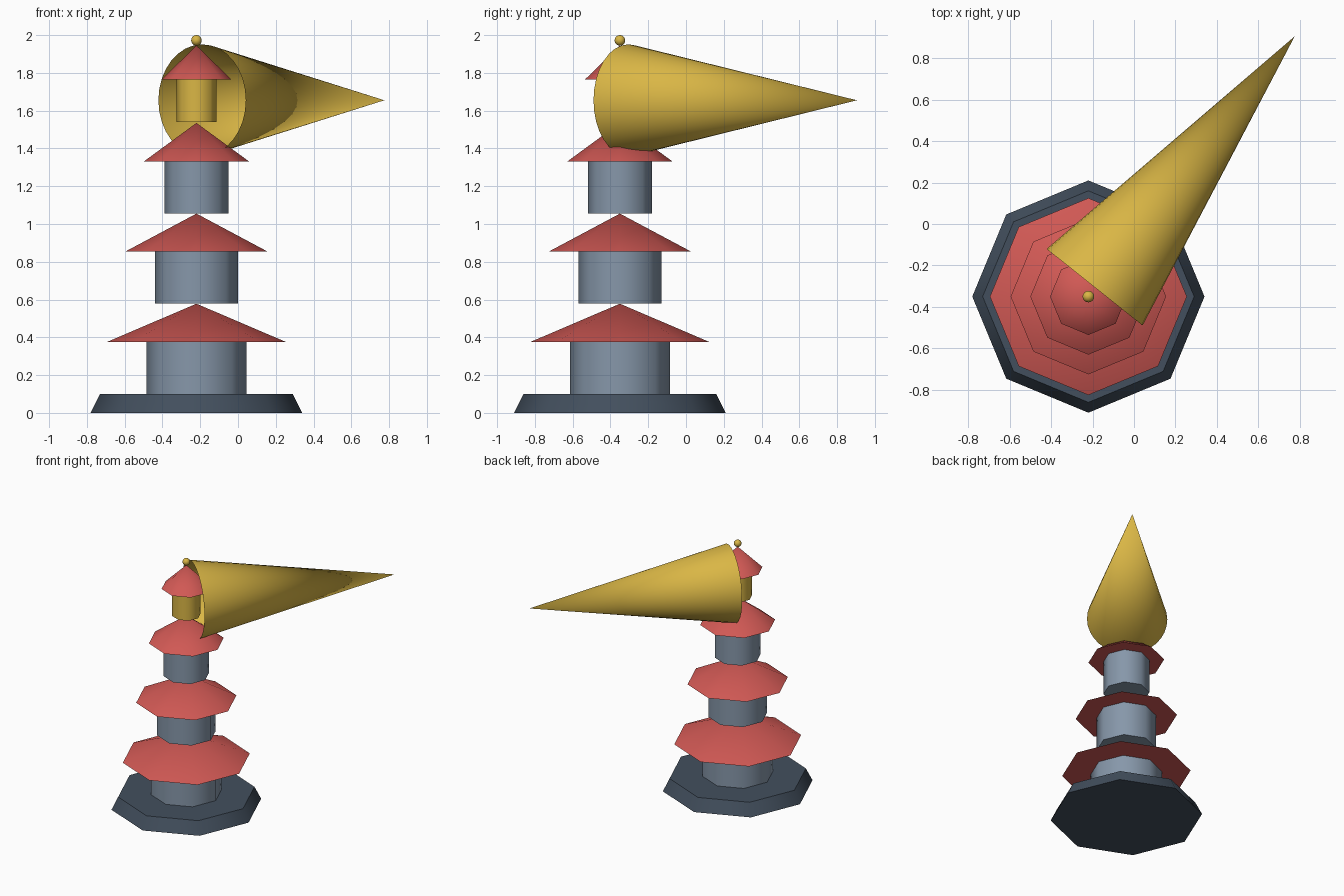
import bpy
import math
from mathutils import Vector

cube = bpy.data.objects.get("Cube")
if cube:
    bpy.data.objects.remove(cube, do_unlink=True)


def material(name, rgb):
    mat = bpy.data.materials.new(name)
    mat.use_nodes = True
    mat.diffuse_color = (*rgb, 1)
    mat.node_tree.nodes["Principled BSDF"].inputs["Base Color"].default_value = (*rgb, 1)
    return mat


RED = material("roof red", (0.64, 0.10, 0.09))
GOLD = material("gold", (0.70, 0.47, 0.06))
GREY = material("wall grey", (0.24, 0.31, 0.40))
SLATE = material("dark slate", (0.055, 0.078, 0.11))

AXIS_X, AXIS_Y = -0.22, -0.35
SIDES = 8


def finish(name, mat, angle=50):
    obj = bpy.context.object
    obj.name = name
    obj.data.materials.append(mat)
    bpy.ops.object.shade_smooth_by_angle(angle=math.radians(angle))
    return obj


def tower_part(name, mat, r_bottom, r_top, z0, z1):
    """Eight-sided section standing on the tower axis, corners on x and y."""
    bpy.ops.mesh.primitive_cone_add(
        vertices=SIDES, radius1=r_bottom, radius2=r_top, depth=z1 - z0,
        location=(AXIS_X, AXIS_Y, (z0 + z1) / 2))
    return finish(name, mat)


# Plinth
tower_part("plinth", SLATE, 0.56, 0.51, 0, 0.1)

# Storeys, each a wall with a wide roof: wall radius, roof radius, floor, eave, peak
storeys = [
    ("lower", GREY, 0.265, 0.475, 0.10, 0.375, 0.578),
    ("middle", GREY, 0.22, 0.375, 0.578, 0.855, 1.055),
    ("upper", GREY, 0.17, 0.28, 1.055, 1.33, 1.535),
    ("lantern", GOLD, 0.106, 0.185, 1.54, 1.765, 1.945),
]
for name, mat, wall, roof, floor, eave, peak in storeys:
    tower_part(name + "_wall", mat, wall, wall, floor, eave)
    tower_part(name + "_roof", RED, roof, 0, eave, peak)

# Ball finial
bpy.ops.mesh.primitive_uv_sphere_add(
    segments=16, ring_count=10, radius=0.028, location=(AXIS_X, AXIS_Y, 1.972))
finish("finial", GOLD)

# Light beam: open cone spreading around the lantern
mouth, tip = Vector((-0.19, -0.305, 1.655)), Vector((0.775, 0.905, 1.655))
direction = tip - mouth
bpy.ops.mesh.primitive_cone_add(
    vertices=32, radius1=0.296, radius2=0, depth=direction.length,
    end_fill_type='NOTHING', location=(mouth + tip) / 2,
    rotation=direction.to_track_quat('Z', 'Y').to_euler())
finish("light_beam", GOLD)
